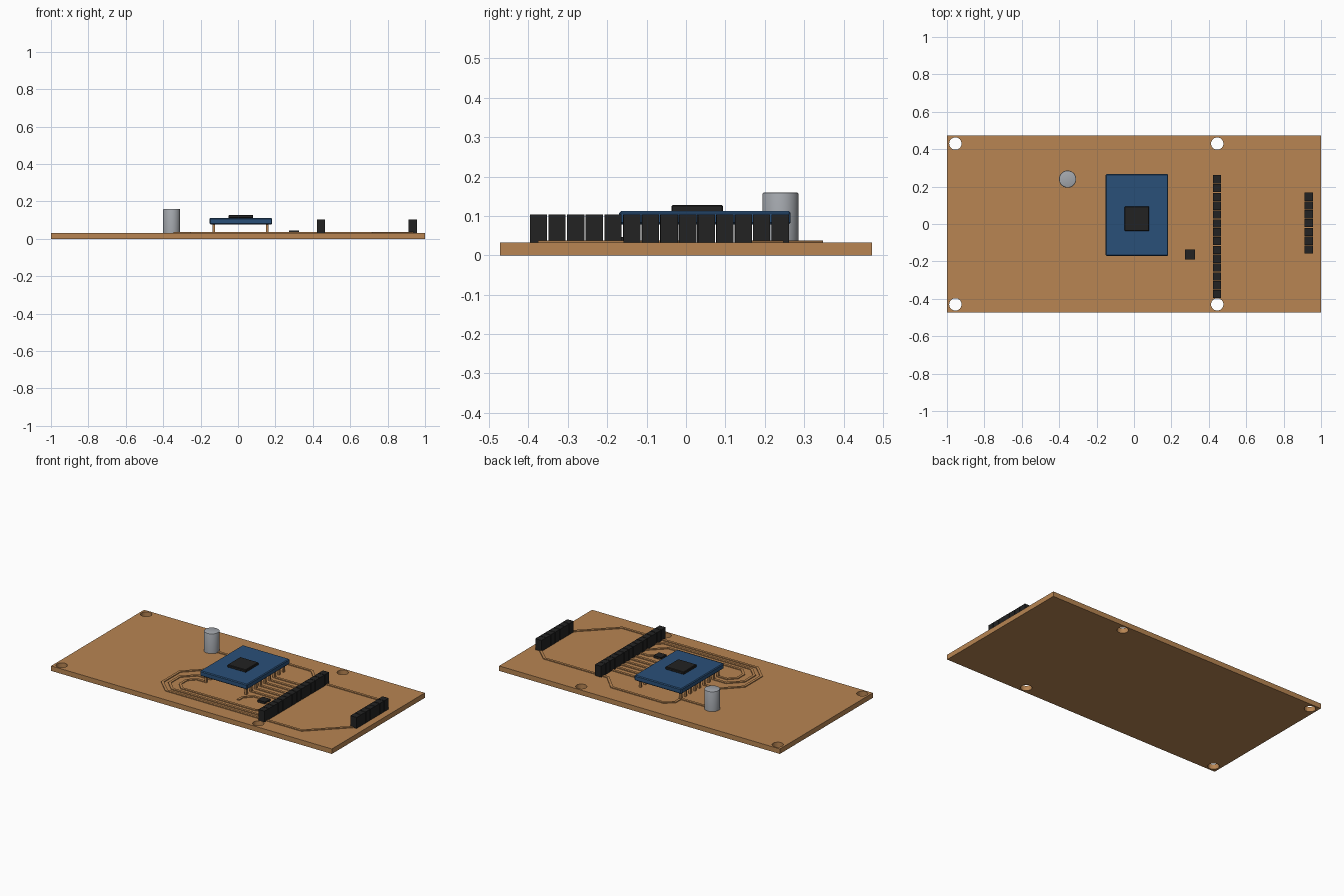
import bpy, bmesh, math
from mathutils import Vector, Matrix

if "Cube" in bpy.data.objects:
    bpy.data.objects.remove(bpy.data.objects["Cube"])

TOP = 0.032      # upper face of the board
PITCH = 0.0472   # pin spacing


def material(name, rgb):
    m = bpy.data.materials.new(name)
    m.diffuse_color = (*rgb, 1)
    m.use_nodes = True
    m.node_tree.nodes["Principled BSDF"].inputs["Base Color"].default_value = m.diffuse_color
    return m


COPPER = material("copper tan", (0.48, 0.235, 0.085))
BLUE = material("module blue", (0.023, 0.08, 0.19))
BLACK = material("plastic black", (0.016, 0.016, 0.016))
GREY = material("can grey", (0.37, 0.39, 0.42))


def finish(bm, name, mat):
    bmesh.ops.recalc_face_normals(bm, faces=bm.faces)
    me = bpy.data.meshes.new(name)
    bm.to_mesh(me)
    bm.free()
    me.materials.append(mat)
    ob = bpy.data.objects.new(name, me)
    bpy.context.collection.objects.link(ob)
    return ob


def add_box(bm, x0, x1, y0, y1, z0, z1):
    m = Matrix.Translation(((x0 + x1) / 2, (y0 + y1) / 2, (z0 + z1) / 2))
    m = m @ Matrix.Diagonal((x1 - x0, y1 - y0, z1 - z0, 1))
    bmesh.ops.create_cube(bm, size=1, matrix=m)


def box(name, mat, *bounds, bevel=0):
    bm = bmesh.new()
    add_box(bm, *bounds)
    if bevel:
        bmesh.ops.bevel(bm, geom=bm.edges[:], offset=bevel, segments=1, affect='EDGES')
    return finish(bm, name, mat)


def add_cylinder(bm, x, y, r, z0, z1, n=32):
    bmesh.ops.create_cone(bm, cap_ends=True, segments=n, radius1=r, radius2=r, depth=z1 - z0,
                          matrix=Matrix.Translation((x, y, (z0 + z1) / 2)))


# Board with four mounting holes
board = box("board", COPPER, -1, 1, -0.473, 0.473, 0, TOP)
bm = bmesh.new()
for x in (-0.955, 0.445):
    for y in (-0.43, 0.43):
        add_cylinder(bm, x, y, 0.033, -0.05, 0.1)
cutter = finish(bm, "hole_cutter", COPPER)
cutter.hide_render = True
mod = board.modifiers.new("holes", 'BOOLEAN')
mod.operation = 'DIFFERENCE'
mod.solver = 'EXACT'
mod.object = cutter
deps = bpy.context.evaluated_depsgraph_get()
board.data = bpy.data.meshes.new_from_object(board.evaluated_get(deps))
board.modifiers.clear()
bpy.data.objects.remove(cutter)


# Raised traces: mitred flat strips along a path
def trace(bm, pts, w=0.016, z0=TOP - 0.002, z1=0.037):
    pts = [Vector(p) for p in pts]
    dirs = [(b - a).normalized() for a, b in zip(pts, pts[1:])]
    rings = []
    for i, p in enumerate(pts):
        a, b = dirs[max(i - 1, 0)], dirs[min(i, len(dirs) - 1)]
        t = (a + b).normalized()
        n = Vector((-t.y, t.x)) * (w / 2 / t.dot(a))
        rings.append([bm.verts.new((*q, z)) for q, z in
                      ((p + n, z0), (p - n, z0), (p - n, z1), (p + n, z1))])
    for r, s in zip(rings, rings[1:]):
        for k in range(4):
            bm.faces.new((r[k], r[(k + 1) % 4], s[(k + 1) % 4], s[k]))
    bm.faces.new(rings[0])
    bm.faces.new(rings[-1])


paths = [
    [(-0.355, 0.24), (-0.13, 0.24)],
    [(-0.13, 0.238), (-0.13, 0.295), (-0.08, 0.34), (0.29, 0.34), (0.387, 0.24), (0.445, 0.24)],
    [(0.445, 0.24), (0.84, 0.24), (0.935, 0.15)],
    [(-0.13, 0.002), (-0.227, 0.002), (-0.338, -0.11), (-0.338, -0.285), (-0.252, -0.368),
     (0.712, -0.368), (0.935, -0.15)],
    [(-0.13, -0.092), (-0.223, -0.092), (-0.298, -0.168), (-0.298, -0.27), (-0.235, -0.332),
     (0.39, -0.332), (0.445, -0.28)],
    [(-0.13, -0.139), (-0.195, -0.139), (-0.238, -0.183), (-0.238, -0.247), (-0.195, -0.292),
     (0.33, -0.292), (0.445, -0.18)],
    [(0.165, -0.235), (0.165, -0.19), (0.213, -0.141), (0.29, -0.141)],
    [(0.32, -0.185), (0.362, -0.141), (0.445, -0.141)],
]
paths += [[(0.157, 0.144 - i * PITCH), (0.445, 0.144 - i * PITCH)] for i in range(6)]
bm = bmesh.new()
for p in paths:
    trace(bm, p)
finish(bm, "traces", COPPER)


# Rows of header sockets
def header(name, x, y_top, count):
    bm = bmesh.new()
    for i in range(count):
        y = y_top - i * PITCH
        add_box(bm, x - 0.022, x + 0.022, y - PITCH + 0.0035, y, TOP, 0.103)
    finish(bm, name, BLACK)


header("long_header", 0.444, 0.261, 14)
header("short_header", 0.934, 0.168, 7)

# Raised module on two rows of pins
box("module_board", BLUE, -0.153, 0.183, -0.17, 0.266, 0.078, 0.112, bevel=0.005)
box("module_chip", BLACK, -0.05, 0.081, -0.037, 0.094, 0.11, 0.128, bevel=0.003)
bm = bmesh.new()
for x in (-0.13, 0.157):
    for i in range(9):
        y = 0.238 - i * PITCH
        add_box(bm, x - 0.007, x + 0.007, y - 0.007, y + 0.007, TOP, 0.08)
finish(bm, "module_pins", COPPER)

# Small surface chip
box("small_chip", BLACK, 0.273, 0.327, -0.191, -0.137, TOP, 0.046)

# Capacitor can with a softened top rim
bm = bmesh.new()
add_cylinder(bm, -0.355, 0.24, 0.046, TOP, 0.16)
rim = [e for e in bm.edges if all(v.co.z > 0.15 for v in e.verts)]
bmesh.ops.bevel(bm, geom=rim, offset=0.005, segments=2, profile=0.5, affect='EDGES')
can = finish(bm, "capacitor", GREY)
bpy.context.view_layer.objects.active = can
can.select_set(True)
bpy.ops.object.shade_smooth_by_angle(angle=math.radians(40))
